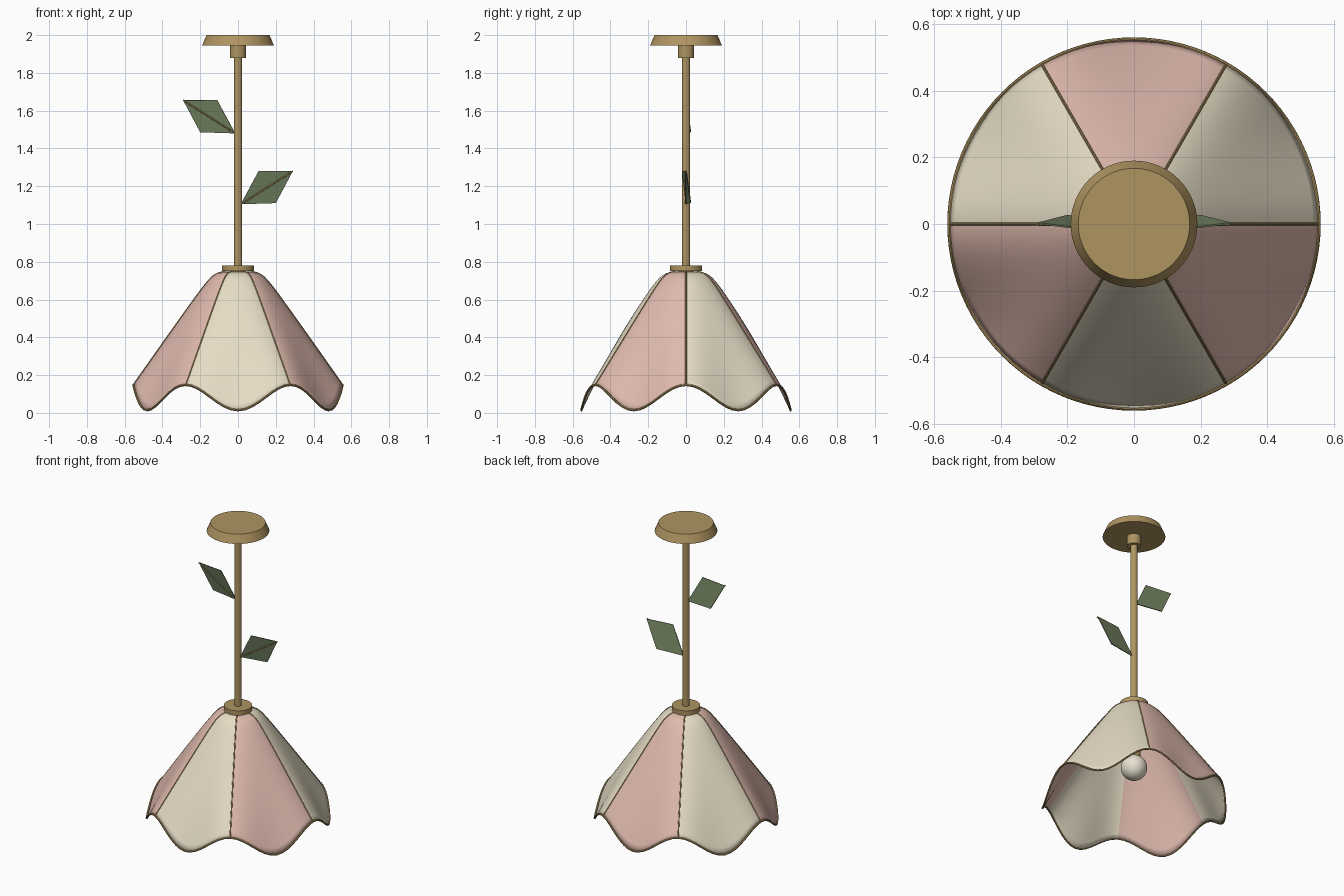
import bpy, bmesh, math
from mathutils import Vector

cube = bpy.data.objects.get("Cube")
if cube:
    bpy.data.objects.remove(cube, do_unlink=True)


def material(name, rgb):
    m = bpy.data.materials.new(name)
    m.use_nodes = True
    m.diffuse_color = (*rgb, 1)
    m.node_tree.nodes["Principled BSDF"].inputs["Base Color"].default_value = (*rgb, 1)
    return m


brass = material("brass", (0.43, 0.30, 0.12))
cream = material("cream glass", (0.79, 0.72, 0.56))
pink = material("pink glass", (0.74, 0.49, 0.42))
green = material("leaf green", (0.17, 0.23, 0.12))
warm = material("bulb white", (0.85, 0.80, 0.67))


def activate(ob):
    bpy.ops.object.select_all(action="DESELECT")
    ob.select_set(True)
    bpy.context.view_layer.objects.active = ob


def smooth(ob, angle=40):
    activate(ob)
    bpy.ops.object.shade_smooth_by_angle(angle=math.radians(angle))


def add_mesh(name, verts, faces, *mats):
    me = bpy.data.meshes.new(name)
    me.from_pydata(verts, [], faces)
    ob = bpy.data.objects.new(name, me)
    bpy.context.collection.objects.link(ob)
    for m in mats:
        me.materials.append(m)
    return ob


def cone(name, r_low, r_high, z_low, z_high, mat, sides=48):
    bpy.ops.mesh.primitive_cone_add(vertices=sides, radius1=r_low, radius2=r_high,
                                    depth=z_high - z_low, location=(0, 0, (z_low + z_high) / 2))
    ob = bpy.context.object
    ob.name = name
    ob.data.materials.append(mat)
    smooth(ob)
    return ob


def tube(name, points, radius, mat, cyclic=False):
    cu = bpy.data.curves.new(name, "CURVE")
    cu.dimensions = "3D"
    cu.bevel_depth = radius
    cu.bevel_resolution = 2
    cu.use_fill_caps = True
    sp = cu.splines.new("POLY")
    sp.points.add(len(points) - 1)
    for p, co in zip(sp.points, points):
        p.co = (*co, 1)
    sp.use_cyclic_u = cyclic
    ob = bpy.data.objects.new(name, cu)
    bpy.context.collection.objects.link(ob)
    cu.materials.append(mat)
    activate(ob)
    bpy.ops.object.convert(target="MESH")
    smooth(bpy.context.object)


# Scalloped shade: rounded shoulder, straight flank, petals dipping near the rim
R_TOP, R_RIM, DIP = 0.07, 0.554, 0.134
PANELS, STEPS, ROWS = 6, 16, 28


def shade_point(t, angle):
    r = R_TOP + (R_RIM - R_TOP) * t
    d = r - 0.126
    z = 0.757 - 0.71 * (d + math.hypot(d, 0.04))
    z -= DIP * (1 - math.cos(PANELS * angle)) / 2 * (r / R_RIM) ** 3.2
    return (r * math.cos(angle), r * math.sin(angle), z)


N = PANELS * STEPS
angles = [2 * math.pi * i / N for i in range(N)]
verts = [shade_point(j / ROWS, a) for j in range(ROWS + 1) for a in angles]
faces = [(j * N + i, (j + 1) * N + i, (j + 1) * N + (i + 1) % N, j * N + (i + 1) % N)
         for j in range(ROWS) for i in range(N)]
shade = add_mesh("shade", verts, faces, cream, pink)
for poly in shade.data.polygons:
    poly.material_index = (poly.index % N) // STEPS % 2
solid = shade.modifiers.new("thickness", "SOLIDIFY")
solid.thickness = 0.005
solid.offset = -1
smooth(shade, 60)

# Brass rim bead and seams between the panels
tube("rim_bead", [shade_point(1, a) for a in angles], 0.006, brass, cyclic=True)
for k in range(PANELS):
    a = 2 * math.pi * k / PANELS
    tube(f"seam_{k + 1}", [shade_point(j / ROWS, a) for j in range(ROWS + 1)], 0.004, brass)

# Ceiling mount, stem and collar
cone("ceiling_canopy", 0.19, 0.167, 1.945, 2.0, brass, 64)
cone("canopy_socket", 0.043, 0.043, 1.88, 1.946, brass)
cone("stem", 0.022, 0.022, 0.77, 1.89, brass, 32)
cone("collar", 0.086, 0.086, 0.75, 0.78, brass)

# Lamp holder and bulb inside the shade
cone("bulb_holder", 0.04, 0.04, 0.39, 0.755, brass, 32)
bpy.ops.mesh.primitive_uv_sphere_add(segments=32, ring_count=16, radius=0.08, location=(0, 0, 0.33))
bulb = bpy.context.object
bulb.name = "bulb"
bulb.data.materials.append(warm)
smooth(bulb, 60)


# Diamond leaves with a brass midrib on the front
def leaf(name, side, z):
    base = Vector((0.015 * side, 0.002, z))
    low = Vector((0.20 * side, 0.025, z + 0.006))
    tip = Vector((0.29 * side, 0.002, z + 0.175))
    high = Vector((0.11 * side, -0.02, z + 0.176))
    ob = add_mesh(name, [base, low, tip, high], [(0, 1, 2, 3)], green)
    thick = ob.modifiers.new("thickness", "SOLIDIFY")
    thick.thickness = 0.005
    thick.offset = 0
    front = Vector((0, -0.004, 0))
    tube(name + "_midrib", [base + front, tip + front], 0.004, brass)


leaf("lower_leaf", 1, 1.105)
leaf("upper_leaf", -1, 1.48)
